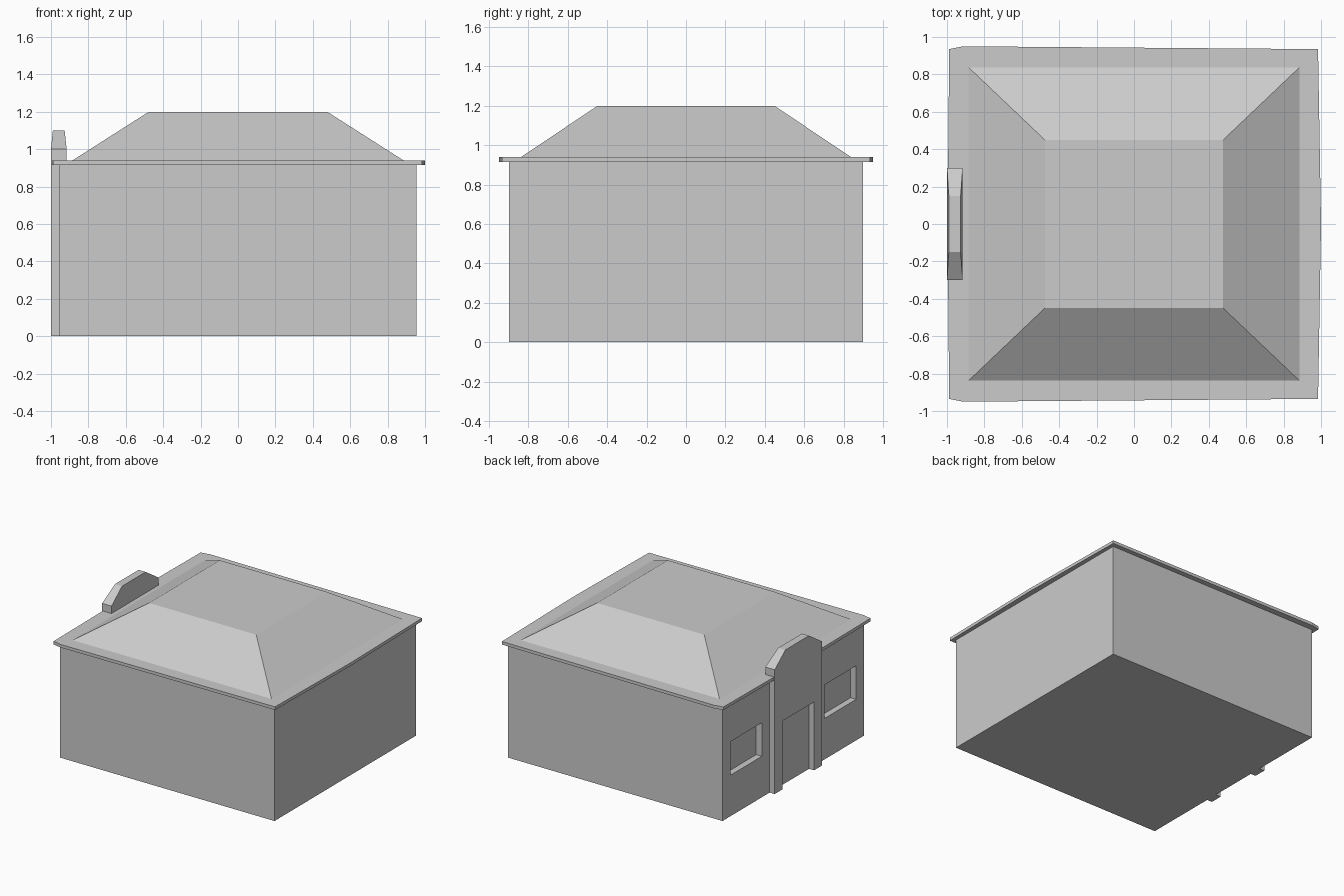
import bpy, bmesh

if "Cube" in bpy.data.objects:
    bpy.data.objects.remove(bpy.data.objects["Cube"])


def make_object(name, bm):
    bmesh.ops.recalc_face_normals(bm, faces=bm.faces)
    mesh = bpy.data.meshes.new(name)
    bm.to_mesh(mesh)
    bm.free()
    obj = bpy.data.objects.new(name, mesh)
    bpy.context.collection.objects.link(obj)
    return obj


def loft(name, lower, upper):
    """Solid between two matching outlines of 3D points."""
    bm = bmesh.new()
    a = [bm.verts.new(p) for p in lower]
    b = [bm.verts.new(p) for p in upper]
    bm.faces.new(a)
    bm.faces.new(b)
    n = len(a)
    for i in range(n):
        j = (i + 1) % n
        bm.faces.new((a[i], a[j], b[j], b[i]))
    return make_object(name, bm)


def rect(x0, x1, y0, y1, z):
    return [(x0, y0, z), (x1, y0, z), (x1, y1, z), (x0, y1, z)]


def box(name, x0, x1, y0, y1, z0, z1):
    return loft(name, rect(x0, x1, y0, y1, z0), rect(x0, x1, y0, y1, z1))


# Main building block
walls = box("walls", -0.955, 0.955, -0.9, 0.9, 0, 0.92)

# Window recesses on the entrance side
for label, yc in (("near", -0.6), ("far", 0.6)):
    cutter = box("window_cutter_" + label, -1.1, -0.905,
                 yc - 0.2, yc + 0.2, 0.33, 0.60)
    cutter.hide_render = True
    cutter.hide_set(True)
    mod = walls.modifiers.new("window_" + label, 'BOOLEAN')
    mod.object = cutter
    mod.solver = 'EXACT'

# Overhanging eaves with slightly bowed edges
half = [(-0.997, 0), (-0.988, 0.935), (-0.914, 0.95), (0.984, 0.935), (1.0, 0)]
outline = half + [(x, -y) for x, y in half[-2:0:-1]]
loft("eaves", [(x, y, 0.915) for x, y in outline],
     [(x, y, 0.94) for x, y in outline])

# Hipped roof with a flat top
loft("roof", rect(-0.885, 0.885, -0.838, 0.838, 0.94),
     rect(-0.477, 0.477, -0.45, 0.45, 1.2))

# Entrance surround with a doorway down to the ground
door = [(-0.3, 0), (-0.2, 0), (-0.2, 0.55), (0.2, 0.55),
        (0.2, 0), (0.3, 0), (0.3, 1.0), (-0.3, 1.0)]
loft("entrance_surround", [(-1.0, y, z) for y, z in door],
     [(-0.916, y, z) for y, z in door])

# Tapered parapet cap above the entrance
loft("entrance_parapet", rect(-1.0, -0.916, -0.3, 0.3, 1.0),
     rect(-0.99, -0.927, -0.15, 0.15, 1.1))
